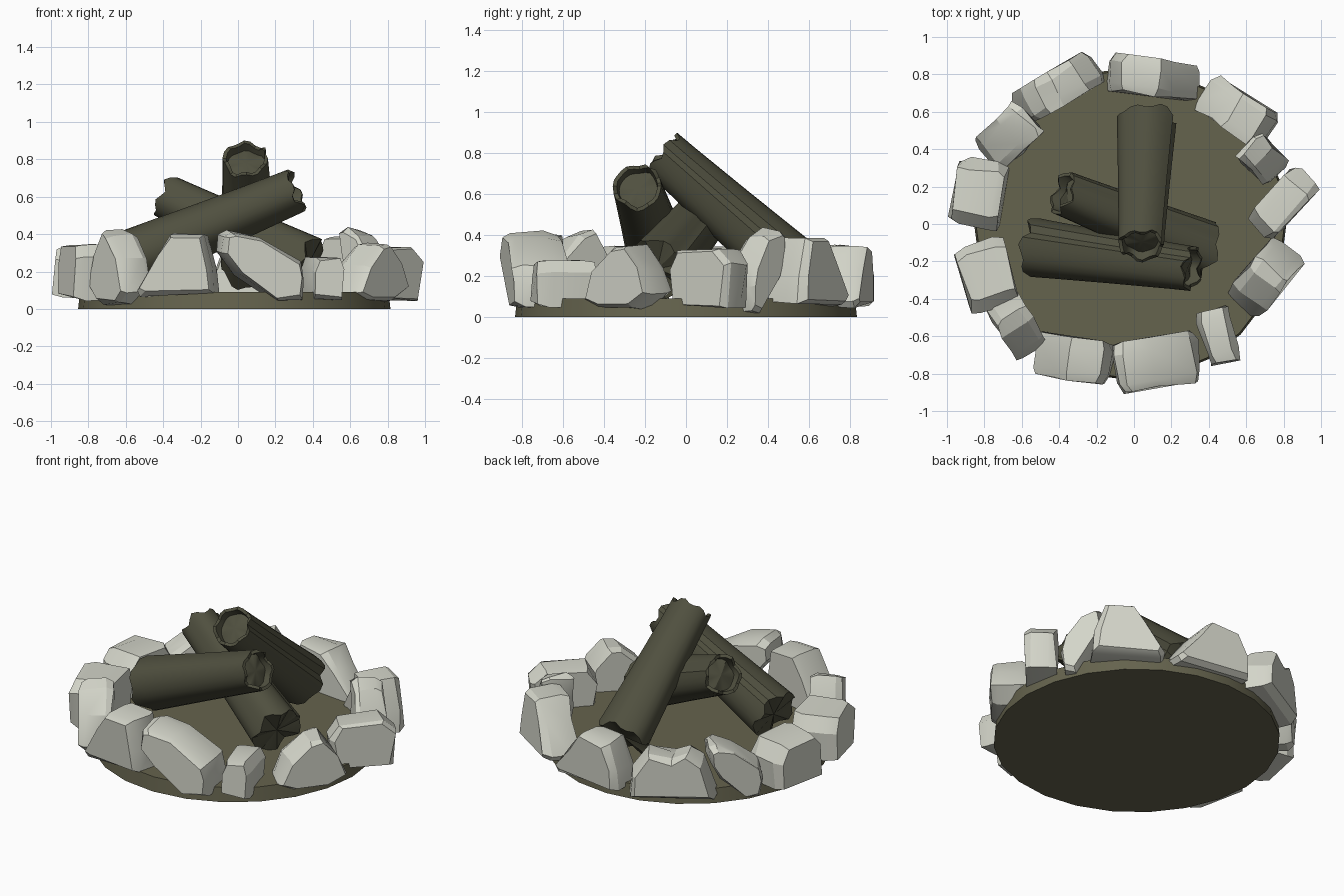
import bpy, bmesh, math, random
from mathutils import Vector, Matrix

if "Cube" in bpy.data.objects:
    bpy.data.objects.remove(bpy.data.objects["Cube"])

random.seed(4)


def material(name, rgb):
    m = bpy.data.materials.new(name)
    m.diffuse_color = (*rgb, 1)
    m.use_nodes = True
    m.node_tree.nodes["Principled BSDF"].inputs["Base Color"].default_value = m.diffuse_color
    return m


STONE = material("stone", (0.66, 0.67, 0.59))
WOOD = material("charred_wood", (0.08, 0.08, 0.05))
EARTH = material("earth", (0.13, 0.125, 0.075))


def finish(bm, name, mat, matrix=Matrix(), angle=30):
    bmesh.ops.recalc_face_normals(bm, faces=bm.faces[:])
    bm.transform(matrix)
    me = bpy.data.meshes.new(name)
    bm.to_mesh(me)
    bm.free()
    ob = bpy.data.objects.new(name, me)
    bpy.context.collection.objects.link(ob)
    me.materials.append(mat)
    bpy.ops.object.select_all(action='DESELECT')
    ob.select_set(True)
    bpy.context.view_layer.objects.active = ob
    bpy.ops.object.shade_smooth_by_angle(angle=math.radians(angle))
    return ob


def bridge(bm, a, b):
    n = len(a)
    for i in range(n):
        j = (i + 1) % n
        bm.faces.new((a[i], a[j], b[j], b[i]))


def fan(bm, ring, tip):
    v = bm.verts.new(tip)
    for i in range(len(ring)):
        bm.faces.new((ring[i], ring[(i + 1) % len(ring)], v))


# earth disc
bm = bmesh.new()
bmesh.ops.create_cone(bm, cap_ends=True, segments=24, radius1=0.835, radius2=0.825, depth=0.09)
finish(bm, "ground_disc", EARTH, Matrix.Translation((-0.02, 0, 0.045)))

# stones: side profiles in a unit box, extruded through the ring with chamfered faces
PROFILES = {
    "block": [(-.85, -1), (.9, -.9), (1, .3), (.7, .95), (-.6, 1), (-1, .5)],
    "wedge": [(-1, -.9), (.9, -1), (1, -.8), (.5, .3), (.1, 1), (-.7, .97), (-.95, -.1)],
    "slant": [(1, .9), (.8, 1), (.1, .8), (-.85, .1), (-1, -.35), (-.9, -.95),
              (-.3, -1), (.6, -.2), (1, .4)],
    "peak": [(-1, -.7), (-.6, -1), (.5, -1), (1, -.5), (.75, .3), (.3, 1), (-.1, .9), (-.7, .2)],
    "slab": [(-.95, -.9), (1, -.95), (.95, 0), (.6, .95), (0, .7), (-.35, 1), (-.65, .6)],
}


def stone(i, kind, x, y, z0, z1, length, depth, yaw):
    bm = bmesh.new()
    rings = []
    for t, s in ((-.5, .93), (-.3, 1), (.3, .99), (.5, .88)):
        rings.append([bm.verts.new((px * s * length / 2 + random.uniform(-.01, .01),
                                    t * depth + random.uniform(-.012, .012),
                                    pz * s * (z1 - z0) / 2 + random.uniform(-.01, .01)))
                      for px, pz in PROFILES[kind]])
    for a, b in zip(rings, rings[1:]):
        bridge(bm, a, b)
    bm.faces.new(rings[0])
    bm.faces.new(rings[-1])
    m = Matrix.Translation((x, y, (z0 + z1) / 2)) @ Matrix.Rotation(math.radians(yaw), 4, 'Z')
    finish(bm, f"ring_stone_{i}", STONE, m, 25)


# kind, x, y, bottom, top, length (negative mirrors), depth, yaw
STONES = [
    ("wedge", .105, .785, .05, .35, .50, .19, -7),
    ("slab", -.42, .72, .05, .35, .52, .185, 31),
    ("slant", -.67, .465, .04, .38, .32, .23, 45),
    ("block", -.83, .16, .05, .34, .37, .26, 80),
    ("block", -.785, -.275, .05, .35, .38, .26, 107),
    ("peak", -.63, -.535, .03, .42, .36, .19, 122),
    ("wedge", -.325, -.72, .07, .40, .42, .22, 172),
    ("slant", .125, -.74, .04, .415, .46, .27, 190),
    ("block", .455, -.60, .05, .28, .185, .29, 195),
    ("peak", .705, -.285, .04, .35, -.41, .22, 230),
    ("block", .80, .11, .04, .33, .40, .185, 227),
    ("slant", .685, .345, .02, .43, -.23, .18, -45),
    ("wedge", .55, .60, .05, .39, -.42, .22, -33),
]
for i, s in enumerate(STONES, 1):
    stone(i, *s)


# logs: lobed bark tube with a split seam, flared foot and hollow ragged top
def log(name, foot, top, r0, r1, seam):
    foot, top = Vector(foot), Vector(top)
    L, n = (top - foot).length, 24
    bm = bmesh.new()
    phase = random.uniform(0, 6)

    def ring(t, scale=1, rag=0.0, drop=0.0):
        r = (r1 + (r0 - r1) * (1 - t) ** 1.2) * scale
        out = []
        for k in range(n):
            a = 2 * math.pi * k / n
            f = 1 + .03 * math.cos(3 * a + phase) + .02 * math.cos(5 * a) - .05 * k / n
            if k == 0 and scale == 1:
                f = .87
            z = L * t - drop + rag * math.cos(6 * a + phase) + rag * .6 * math.cos(4 * a)
            out.append(bm.verts.new((r * f * math.cos(a), r * f * math.sin(a), z)))
        return out

    rings = [ring(0, 1, .018), ring(.12), ring(.5), ring(.88), ring(1, 1, .015),
             ring(1, .84, .015), ring(1, .79, .006, .045)]
    for a, b in zip(rings, rings[1:]):
        bridge(bm, a, b)
    fan(bm, rings[0], (0, 0, .0))
    fan(bm, rings[-1], (0, 0, L - .025))
    m = (Matrix.Translation(foot) @ (top - foot).to_track_quat('Z', 'Y').to_matrix().to_4x4()
         @ Matrix.Rotation(math.radians(seam), 4, 'Z'))
    finish(bm, name, WOOD, m, 35)


log("rear_log", (.07, .535, .225), (.04, -.115, .80), .163, .125, 20)
log("front_log", (-.54, -.12, .28), (.31, -.235, .635), .163, .123, 60)
log("cross_log", (.375, -.14, .235), (-.38, .165, .60), .163, .122, 140)
